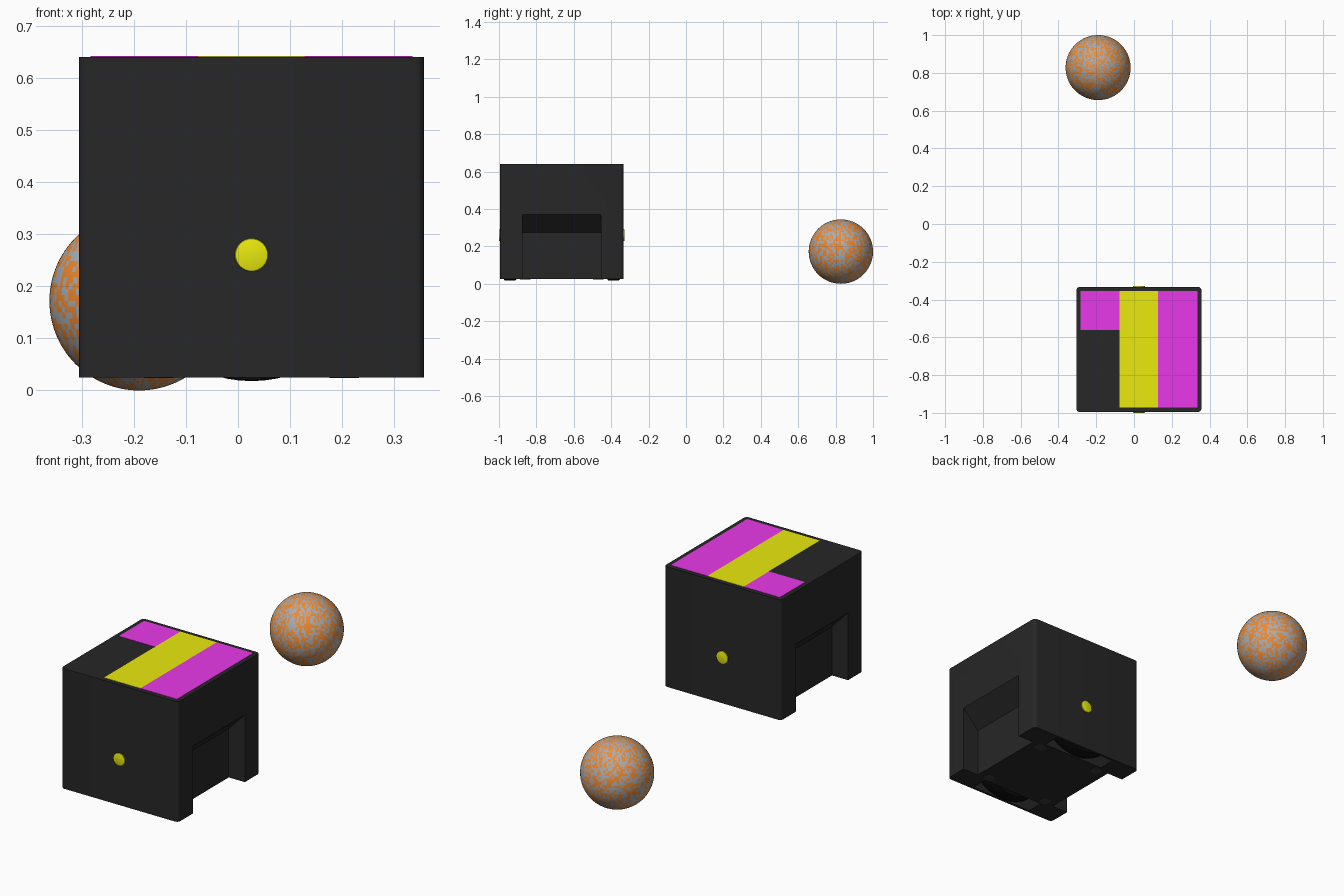
import bpy, bmesh, math, random
from mathutils import Matrix, Vector

if "Cube" in bpy.data.objects:
    bpy.data.objects.remove(bpy.data.objects["Cube"])

CX, CY = 0.026, -0.664          # body centre
HALF, Z0, Z1 = 0.331, 0.025, 0.64
AXLE_Z = 0.26
random.seed(4)


def mat(name, r, g, b):
    m = bpy.data.materials.new(name)
    m.diffuse_color = (r, g, b, 1)
    m.use_nodes = True
    m.node_tree.nodes["Principled BSDF"].inputs["Base Color"].default_value = m.diffuse_color
    return m


BLACK = mat("body black", 0.02, 0.02, 0.02)
RUBBER = mat("wheel black", 0.004, 0.004, 0.004)
STEEL = mat("screw grey", 0.045, 0.045, 0.045)
YELLOW = mat("yellow", 0.82, 0.82, 0.004)
MAGENTA = mat("magenta", 0.82, 0.04, 0.82)
ORANGE = mat("orange", 0.85, 0.25, 0.03)
GREY = mat("ball grey", 0.4, 0.42, 0.45)


def finish(name, bm, *mats):
    bmesh.ops.recalc_face_normals(bm, faces=bm.faces)
    me = bpy.data.meshes.new(name)
    bm.to_mesh(me)
    bm.free()
    ob = bpy.data.objects.new(name, me)
    bpy.context.collection.objects.link(ob)
    for m in mats:
        me.materials.append(m)
    return ob


def smooth(ob):
    bpy.ops.object.select_all(action='DESELECT')
    ob.select_set(True)
    bpy.context.view_layer.objects.active = ob
    bpy.ops.object.shade_smooth_by_angle(angle=math.radians(30))


def box_bm(x0, x1, y0, y1, z0, z1):
    bm = bmesh.new()
    bmesh.ops.create_cube(bm, size=1)
    for v in bm.verts:
        v.co = Vector(((x0 + x1) / 2 + v.co.x * (x1 - x0),
                       (y0 + y1) / 2 + v.co.y * (y1 - y0),
                       (z0 + z1) / 2 + v.co.z * (z1 - z0)))
    return bm


def disc(name, r, y0, y1, *mats, segs=64, bevel=0):
    # cylinder lying along y on the axle line
    bm = bmesh.new()
    m = Matrix.Translation((CX, (y0 + y1) / 2, AXLE_Z)) @ Matrix.Rotation(math.pi / 2, 4, 'X')
    bmesh.ops.create_cone(bm, cap_ends=True, segments=segs, radius1=r, radius2=r,
                          depth=abs(y1 - y0), matrix=m)
    if bevel:
        rim = [e for e in bm.edges if abs(e.verts[0].co.y - e.verts[1].co.y) < 1e-6]
        bmesh.ops.bevel(bm, geom=rim, offset=bevel, segments=2, affect='EDGES', profile=0.5)
    return finish(name, bm, *mats)


# Body shell with rounded upright corners
bm = box_bm(CX - HALF, CX + HALF, CY - HALF, CY + HALF, Z0, Z1)
upright = [e for e in bm.edges if abs(e.verts[0].co.z - e.verts[1].co.z) > 0.1]
bmesh.ops.bevel(bm, geom=upright, offset=0.018, segments=5, affect='EDGES', profile=0.5)
body = finish("body_shell", bm, BLACK)

# Cutters: side recesses with sloped ceilings, and wheel wells
cutters = []
for s in (-1, 1):
    bm = bmesh.new()
    prof = [(HALF + 0.05, -0.1), (HALF - 0.091, -0.1), (HALF - 0.091, 0.275), (HALF + 0.05, 0.422)]
    f = bm.faces.new([bm.verts.new((CX + s * x, -0.875, z)) for x, z in prof])
    ext = bmesh.ops.extrude_face_region(bm, geom=[f])
    for v in ext["geom"]:
        if isinstance(v, bmesh.types.BMVert):
            v.co.y = -0.455
    cutters.append(finish("recess_cutter", bm, BLACK))
    cutters.append(disc("wheel_well_cutter", 0.295, CY + s * 0.23, CY + s * 0.318, BLACK))

bpy.context.view_layer.objects.active = body
for c in cutters:
    mod = body.modifiers.new("cut", 'BOOLEAN')
    mod.operation = 'DIFFERENCE'
    mod.solver = 'EXACT'
    mod.object = c
    bpy.ops.object.modifier_apply(modifier=mod.name)
for c in cutters:
    bpy.data.objects.remove(c)
smooth(body)

# Wheels and yellow axle ends at front and back
for s, side in ((-1, "front"), (1, "back")):
    smooth(disc(side + "_wheel", 0.242, CY + s * 0.243, CY + s * 0.31, RUBBER, bevel=0.006))
    smooth(disc(side + "_axle_end", 0.032, CY + s * 0.30, CY + s * 0.336, YELLOW, segs=32, bevel=0.004))

# Coloured marker panels on the top
for name, x0, x1, y0, m in (("corner_panel", -0.283, -0.078, -0.56, MAGENTA),
                            ("middle_panel", -0.078, 0.128, -0.972, YELLOW),
                            ("side_panel", 0.128, 0.335, -0.972, MAGENTA)):
    finish(name, box_bm(x0, x1, y0, -0.355, Z1 - 0.004, Z1 + 0.0015), m)

# Screw heads on the underside
for i in (-1, 1):
    for j in (-1, 1):
        bm = bmesh.new()
        bmesh.ops.create_cone(bm, cap_ends=True, segments=32, radius1=0.028, radius2=0.028, depth=0.008,
                              matrix=Matrix.Translation((CX + i * 0.178, CY + j * 0.195, Z0 + 0.0025)))
        smooth(finish("screw_head", bm, STEEL))

# Speckled ball
bm = bmesh.new()
bmesh.ops.create_uvsphere(bm, u_segments=96, v_segments=48, radius=0.172,
                          matrix=Matrix.Translation((-0.19, 0.828, 0.172)))
for f in bm.faces:
    f.material_index = random.randint(0, 1)
ball = finish("ball", bm, ORANGE, GREY)
smooth(ball)
